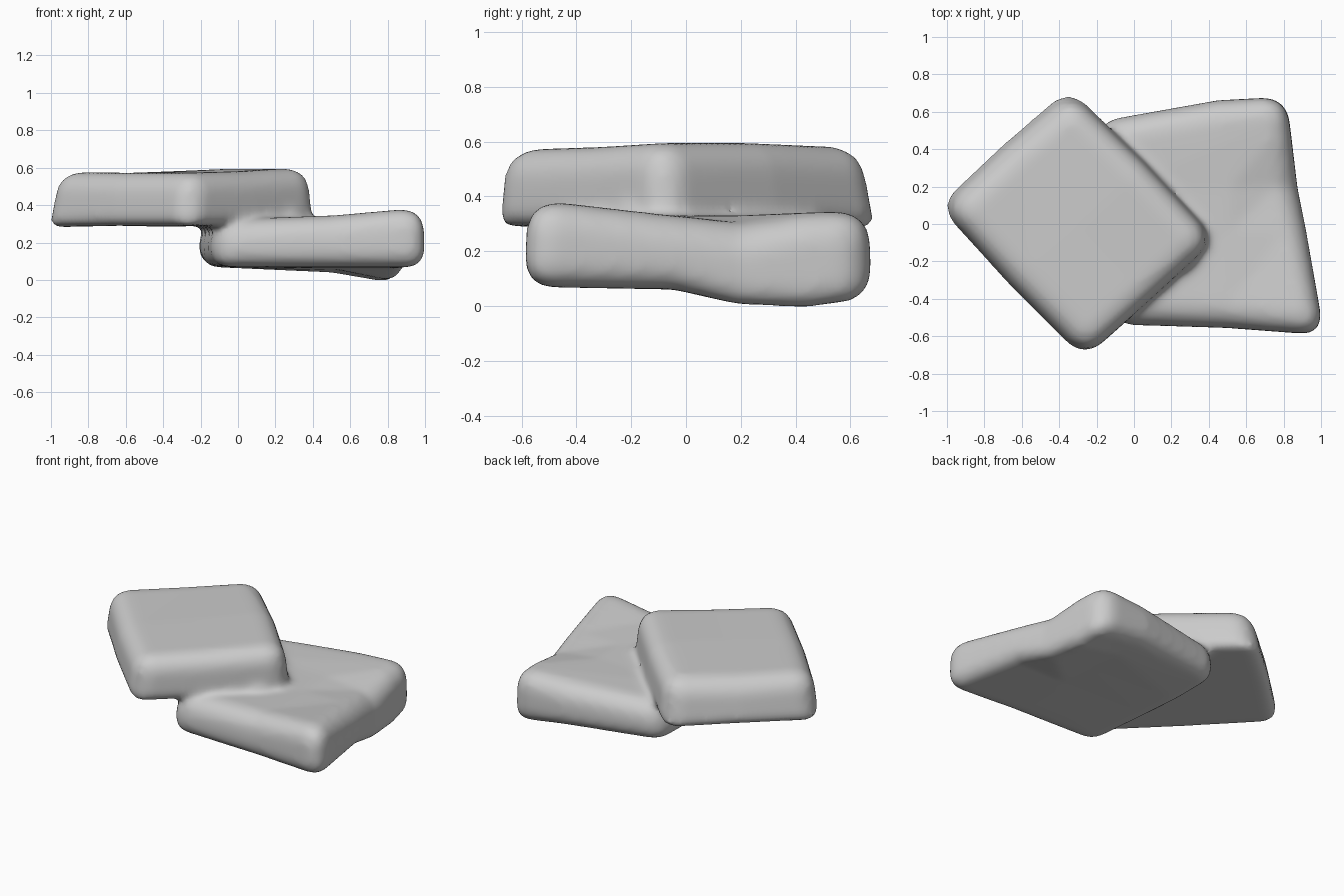
import bpy
import bmesh

cube = bpy.data.objects.get("Cube")
if cube:
    bpy.data.objects.remove(cube, do_unlink=True)

stone = bpy.data.materials.new("grey stone")
stone.use_nodes = True
stone.diffuse_color = (0.6, 0.6, 0.6, 1)
bsdf = stone.node_tree.nodes["Principled BSDF"]
bsdf.inputs["Base Color"].default_value = (0.6, 0.6, 0.6, 1)
bsdf.inputs["Roughness"].default_value = 0.8

bm = bmesh.new()
weight = bm.edges.layers.float.new("bevel_weight_edge")


def add_slab(grid, top_scale, bottom_scale, shift, top_round, bottom_round):
    """Closed slab from a plan grid of (x, y, bottom, top) points."""
    rows, cols = len(grid), len(grid[0])
    points = [p for row in grid for p in row]
    cx = sum(p[0] for p in points) / len(points)
    cy = sum(p[1] for p in points) / len(points)

    def layer(index, scale, move):
        return [[bm.verts.new((cx + (p[0] - cx) * scale + move,
                               cy + (p[1] - cy) * scale - move, p[index]))
                 for p in row] for row in grid]

    low, high = layer(2, bottom_scale, 0), layer(3, top_scale, shift)
    for r in range(rows - 1):
        for c in range(cols - 1):
            for part in (low, high):
                bm.faces.new((part[r][c], part[r][c + 1], part[r + 1][c + 1], part[r + 1][c]))
    # Walls follow the outer ring of the plan
    ring = [(0, c) for c in range(cols)] + [(r, cols - 1) for r in range(1, rows)]
    ring += [(rows - 1, c) for c in reversed(range(cols - 1))]
    ring += [(r, 0) for r in reversed(range(1, rows - 1))]
    for (a, b), (c, d) in zip(ring, ring[1:] + ring[:1]):
        bm.faces.new((low[a][b], low[c][d], high[c][d], high[a][b]))
        bm.edges.get((low[a][b], low[c][d]))[weight] = bottom_round
        bm.edges.get((high[a][b], high[c][d]))[weight] = top_round
    for r in (0, -1):
        for c in (0, -1):
            bm.edges.get((low[r][c], high[r][c]))[weight] = 1


# Lower slab, sagging below its back outer corner and dented on its outer side
add_slab([
    [(-0.15, -0.56, 0.07, 0.32), (0.50, -0.58, 0.07, 0.35), (1.04, -0.62, 0.07, 0.41)],
    [(-0.20, -0.05, 0.07, 0.32), (0.52, -0.05, 0.06, 0.33), (0.94, -0.05, 0.06, 0.33)],
    [(-0.22, 0.20, 0.07, 0.32), (0.52, 0.20, 0.05, 0.33), (0.89, 0.20, -0.01, 0.29)],
    [(-0.23, 0.42, 0.08, 0.32), (0.50, 0.45, 0.04, 0.34), (0.86, 0.45, -0.02, 0.34)],
    [(-0.23, 0.56, 0.08, 0.32), (0.45, 0.68, 0.06, 0.34), (0.83, 0.70, 0.02, 0.36)],
], 0.96, 0.97, 0, 1, 0.75)

# Upper slab, turned on its corner, with sides leaning inwards
add_slab([
    [(-0.27, -0.73, 0.29, 0.57), (0.09, -0.41, 0.29, 0.58), (0.45, -0.08, 0.31, 0.60)],
    [(-0.68, -0.32, 0.29, 0.57), (-0.30, 0.00, 0.29, 0.58), (0.06, 0.34, 0.30, 0.60)],
    [(-1.06, 0.10, 0.28, 0.58), (-0.71, 0.43, 0.29, 0.57), (-0.35, 0.74, 0.28, 0.58)],
], 0.94, 1.0, 0.015, 0.9, 0.5)

# Joint that fills the crease between the two slabs
add_slab([
    [(-0.12, -0.52, 0.15, 0.42), (0.43, -0.19, 0.15, 0.42)],
    [(-0.20, 0.40, 0.15, 0.42), (0.20, 0.12, 0.15, 0.42)],
], 0.90, 1.0, 0, 0.7, 0.7)

bmesh.ops.recalc_face_normals(bm, faces=bm.faces)
mesh = bpy.data.meshes.new("stacked_slabs")
bm.to_mesh(mesh)
bm.free()
mesh.materials.append(stone)
slabs = bpy.data.objects.new("stacked_slabs", mesh)
bpy.context.collection.objects.link(slabs)

# Round the edges, fuse the slabs and soften the seam
bevel = slabs.modifiers.new("rounded edges", 'BEVEL')
bevel.width = 0.12
bevel.segments = 4
bevel.limit_method = 'WEIGHT'
fuse = slabs.modifiers.new("fuse", 'REMESH')
fuse.mode = 'VOXEL'
fuse.voxel_size = 0.02
fuse.use_smooth_shade = True
soften = slabs.modifiers.new("soften", 'SMOOTH')
soften.factor = 0.5
soften.iterations = 10
